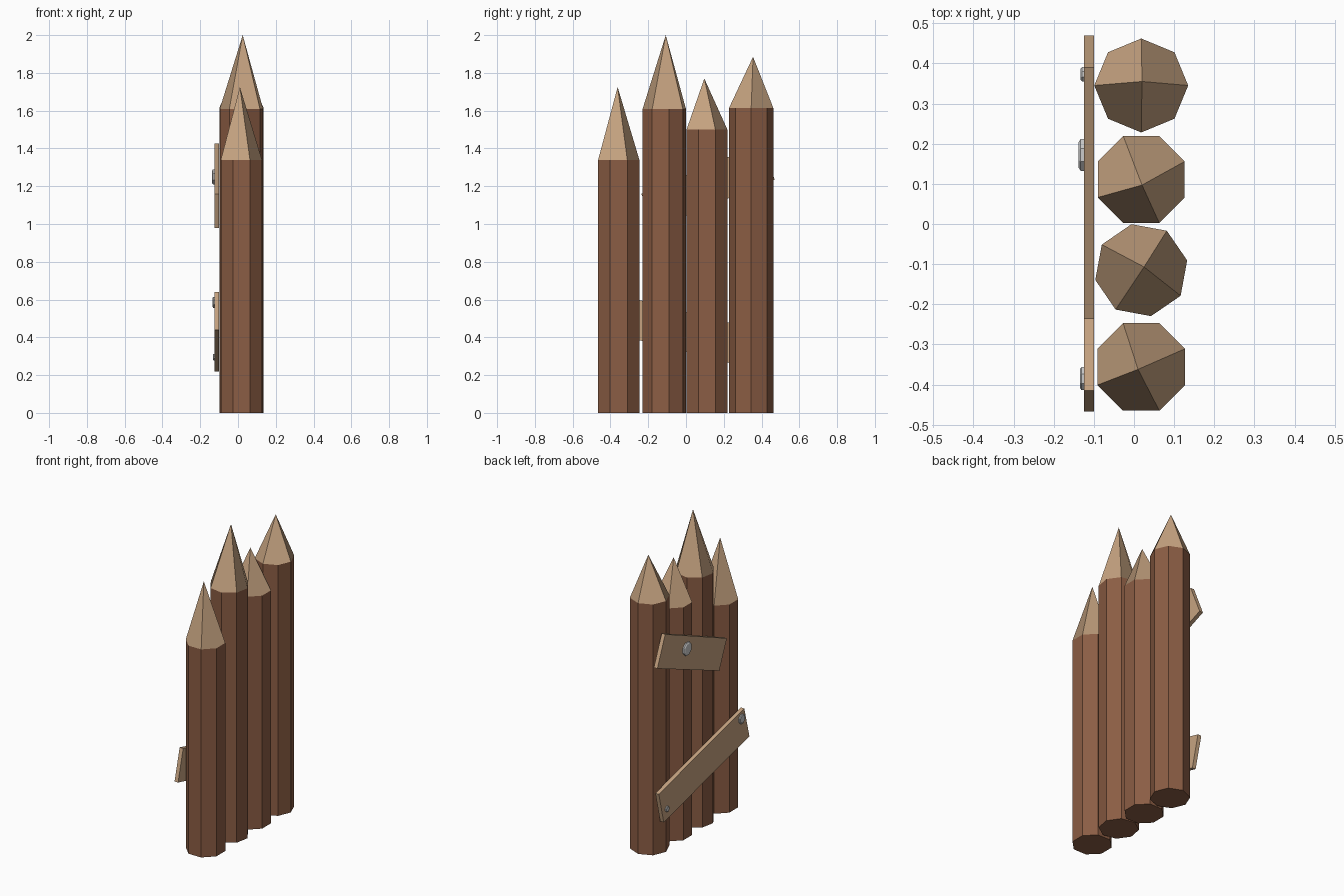
import bpy, bmesh
from math import cos, sin, radians, pi

if "Cube" in bpy.data.objects:
    bpy.data.objects.remove(bpy.data.objects["Cube"])


def material(name, rgb):
    m = bpy.data.materials.new(name)
    m.diffuse_color = (*rgb, 1)
    m.use_nodes = True
    m.node_tree.nodes["Principled BSDF"].inputs["Base Color"].default_value = m.diffuse_color
    return m


BARK = material("bark", (0.26, 0.11, 0.058))
WOOD = material("cut_wood", (0.57, 0.37, 0.22))


def finish(name, bm, *mats):
    bmesh.ops.recalc_face_normals(bm, faces=bm.faces)
    me = bpy.data.meshes.new(name)
    bm.to_mesh(me)
    bm.free()
    for m in mats:
        me.materials.append(m)
    ob = bpy.data.objects.new(name, me)
    bpy.context.collection.objects.link(ob)
    return ob


def stake(name, y, r, phase, shoulder, apex):
    """Eight-sided log with a tip carved into four facets."""
    bm = bmesh.new()
    rings = []
    for z in (0, shoulder):
        rings.append([bm.verts.new((0.018 + r * cos(radians(phase) + k * pi / 4),
                                    y + r * sin(radians(phase) + k * pi / 4), z))
                      for k in range(8)])
    low, top = rings
    tip = bm.verts.new(apex)
    bm.faces.new(low[::-1])
    for k in range(8):
        j = (k + 1) % 8
        bm.faces.new((low[k], low[j], top[j], top[k]))
    for k in range(0, 8, 2):
        f = bm.faces.new((tip, top[k], top[k + 1], top[(k + 2) % 8]))
        f.material_index = 1
    return finish(name, bm, BARK, WOOD)


def plank(name, corners):
    """Board on the -x side, outlined by (y, z) corners."""
    bm = bmesh.new()
    face = bm.faces.new([bm.verts.new((-0.1, y, z)) for y, z in corners])
    ext = bmesh.ops.extrude_face_region(bm, geom=[face])
    moved = [v for v in ext["geom"] if isinstance(v, bmesh.types.BMVert)]
    bmesh.ops.translate(bm, verts=moved, vec=(-0.025, 0, 0))
    # close the back, which the extrusion removes or keeps
    bmesh.ops.holes_fill(bm, edges=[e for e in bm.edges if e.is_boundary])
    return finish(name, bm, WOOD)


def nail(name, y, z, r, depth):
    """Flat eight-sided nail head with a tapered rim."""
    bm = bmesh.new()
    rings = [[bm.verts.new((x, y + s * cos((k + 0.5) * pi / 4), z + s * sin((k + 0.5) * pi / 4)))
              for k in range(8)]
             for x, s in ((-0.12, r), (-0.125 - depth * 0.6, r), (-0.125 - depth, r * 0.8))]
    for a, b in zip(rings, rings[1:]):
        for k in range(8):
            j = (k + 1) % 8
            bm.faces.new((a[k], a[j], b[j], b[k]))
    bm.faces.new(rings[0])
    bm.faces.new(rings[-1])
    return finish(name, bm)


# Four sharpened stakes
stake("stake_1", -0.356, 0.118, 22.5, 1.34, (0.01, -0.362, 1.725))
stake("stake_2", -0.115, 0.117, 57, 1.61, (0.025, -0.107, 2.0))
stake("stake_3", 0.111, 0.117, 22.5, 1.50, (0.02, 0.097, 1.77))
stake("stake_4", 0.345, 0.117, 0, 1.615, (0.02, 0.355, 1.885))

# Two slanted boards holding the stakes together
plank("upper_plank", [(0.39, 1.425), (0.47, 1.235), (-0.16, 0.98), (-0.237, 1.16)])
plank("lower_plank", [(0.455, 0.42), (0.405, 0.22), (-0.467, 0.44), (-0.415, 0.64)])

# Nail heads
nail("upper_nail", 0.172, 1.25, 0.043, 0.013)
nail("lower_nail_front", -0.385, 0.585, 0.031, 0.010)
nail("lower_nail_back", 0.373, 0.295, 0.019, 0.008)
